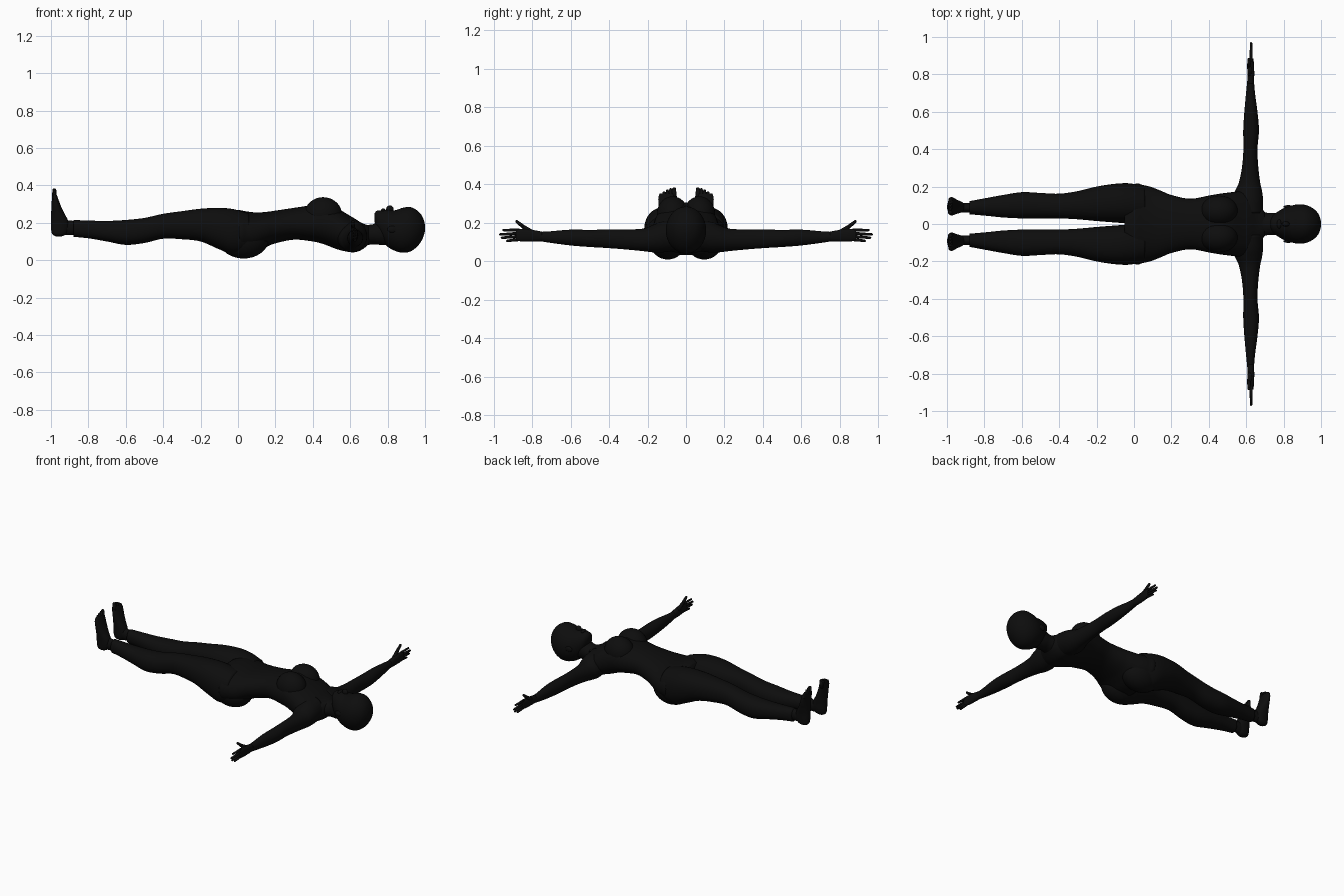
import bpy
import bmesh
import math
from mathutils import Vector, Matrix

cube = bpy.data.objects.get("Cube")
if cube:
    bpy.data.objects.remove(cube, do_unlink=True)

black = bpy.data.materials.new("matte black")
black.use_nodes = True
shade = (.004, .004, .004, 1)
black.diffuse_color = shade
bsdf = black.node_tree.nodes["Principled BSDF"]
bsdf.inputs["Base Color"].default_value = shade
bsdf.inputs["Roughness"].default_value = .9


def finish(name, bm, mirror):
    """Turn a bmesh into a smooth object, optionally mirrored across the body."""
    bmesh.ops.recalc_face_normals(bm, faces=bm.faces)
    for face in bm.faces:
        face.smooth = True
    mesh = bpy.data.meshes.new(name)
    bm.to_mesh(mesh)
    bm.free()
    mesh.materials.append(black)
    obj = bpy.data.objects.new(name, mesh)
    bpy.context.collection.objects.link(obj)
    if mirror:
        mod = obj.modifiers.new("Mirror", 'MIRROR')
        mod.use_axis = (False, True, False)
        mod.use_clip = False
        mod.use_mirror_merge = False
    return obj


def spline(sections, steps):
    """Catmull-Rom interpolation of the section rows."""
    rows = [Vector(s) for s in sections]
    out = []
    for i in range(len(rows) - 1):
        a, b, c = rows[max(i - 1, 0)], rows[i], rows[i + 1]
        d = rows[min(i + 2, len(rows) - 1)]
        for k in range(steps):
            t = k / steps
            out.append(b + (c - a) * (t / 2)
                       + (a * 2 - b * 5 + c * 4 - d) * (t * t / 2)
                       + (b * 3 - a - c * 3 + d) * (t ** 3 / 2))
    return out + [rows[-1]]


def loft(name, axis, sections, mirror=False, power=2.2, sides=32, steps=5):
    """Skin oval rings along an axis; rows are position, low/high, low/high."""
    bm = bmesh.new()
    rings = []
    for t, ulow, uhigh, vlow, vhigh in spline(sections, steps):
        ring = []
        for k in range(sides):
            ang = math.tau * k / sides
            c, s = math.cos(ang), math.sin(ang)
            u = (ulow + uhigh + (uhigh - ulow) * math.copysign(abs(c) ** (2 / power), c)) / 2
            v = (vlow + vhigh + (vhigh - vlow) * math.copysign(abs(s) ** (2 / power), s)) / 2
            point = [u, v]
            point.insert(axis, t)
            ring.append(bm.verts.new(point))
        rings.append(ring)
    for low, high in zip(rings, rings[1:]):
        for k in range(sides):
            n = (k + 1) % sides
            bm.faces.new((low[k], low[n], high[n], high[k]))
    bm.faces.new(rings[0])
    bm.faces.new(rings[-1])
    return finish(name, bm, mirror)


def ball(name, center, radii, mirror=False):
    bm = bmesh.new()
    bmesh.ops.create_uvsphere(
        bm, u_segments=28, v_segments=18, radius=1,
        matrix=Matrix.Translation(center) @ Matrix.Diagonal((*radii, 1)))
    return finish(name, bm, mirror)


def digit(name, start, end, radius):
    """A tapered, round-tipped finger or toe, mirrored to the other side."""
    start, end = Vector(start), Vector(end)
    span = end - start
    turn = span.to_track_quat('Z', 'Y').to_matrix().to_4x4()
    bm = bmesh.new()
    bmesh.ops.create_cone(
        bm, segments=12, radius1=radius, radius2=radius * .75, depth=span.length,
        cap_ends=True, matrix=Matrix.Translation((start + end) / 2) @ turn)
    bmesh.ops.create_uvsphere(bm, u_segments=12, v_segments=8, radius=radius * .75,
                              matrix=Matrix.Translation(end))
    return finish(name, bm, True)


# Torso from crotch to collar: x, side low/high, back/front
torso = [
    (-.05, .10, .13, .26), (0, .21, .04, .268), (.05, .208, .035, .26),
    (.1, .195, .045, .255), (.15, .175, .07, .258), (.2, .155, .09, .265),
    (.3, .135, .11, .28), (.4, .152, .1, .295), (.46, .162, .085, .305),
    (.52, .17, .062, .285), (.57, .175, .048, .255), (.62, .165, .042, .225),
    (.66, .125, .055, .2), (.7, .06, .085, .185)]
loft("torso", 0, [(x, -w, w, back, front) for x, w, back, front in torso])
ball("chest", (.455, .07, .245), (.1, .082, .092), True)
ball("buttocks", (.03, .095, .115), (.135, .1, .106), True)

# Legs and hems
loft("legs", 0, [
    (-.88, .052, .122, .125, .215), (-.8, .045, .137, .117, .212),
    (-.7, .035, .155, .1, .21), (-.6, .03, .17, .082, .215),
    (-.5, .03, .166, .092, .226), (-.4, .03, .162, .115, .248),
    (-.3, .025, .176, .112, .262), (-.2, .016, .2, .1, .275),
    (-.1, .008, .215, .058, .28), (-.02, .003, .217, .03, .272),
    (.06, .01, .2, .05, .25)], True)
loft("ankles", 0, [
    (-.96, .065, .115, .135, .22), (-.92, .062, .113, .135, .215),
    (-.86, .062, .113, .135, .208)], True, 2)

# Upright feet with the toes pointing up
loft("feet", 2, [
    (.128, -.975, -.94, .08, .105), (.14, -.993, -.918, .066, .118),
    (.17, -1, -.902, .058, .123), (.21, -1, -.908, .055, .127),
    (.25, -.999, -.928, .051, .134), (.29, -.997, -.947, .046, .142),
    (.33, -.995, -.962, .046, .144), (.352, -.992, -.97, .054, .136)], True)
for i in range(5):
    y = .062 + .0175 * i
    digit("toes", (-.981, y, .325), (-.982, y, .374 - .002 * i * i),
          .014 if i == 0 else .0105)

# Arms: y, x low/high, z low/high
loft("arms", 1, [
    (.06, .54, .69, .055, .215), (.13, .53, .69, .045, .205),
    (.18, .542, .684, .047, .185), (.22, .56, .675, .052, .17),
    (.3, .577, .665, .06, .165), (.4, .585, .66, .068, .165),
    (.5, .584, .668, .074, .163), (.6, .59, .66, .082, .164),
    (.7, .599, .647, .095, .156), (.77, .606, .641, .106, .152)], True, 2)
loft("palms", 1, [
    (.75, .605, .642, .104, .154), (.8, .607, .643, .102, .163),
    (.85, .611, .642, .103, .168), (.885, .615, .638, .106, .167)], True)
tips = [(.935, .106), (.963, .122), (.972, .139), (.955, .162)]
for i, (reach, height) in enumerate(tips):
    digit("fingers", (.626, .865, .113 + .016 * i), (.626, reach - .006, height), .0085)
digit("thumbs", (.622, .79, .143), (.615, .845, .178), .014)
digit("thumb_tips", (.615, .843, .177), (.615, .88, .206), .0105)

# Neck and head
loft("neck", 0, [
    (.64, -.1, .1, .062, .2), (.68, -.07, .07, .077, .19),
    (.72, -.059, .059, .085, .192), (.76, -.06, .06, .082, .21),
    (.82, -.06, .06, .08, .22)], False, 2)
head = [
    (.73, .022, .205, .25), (.742, .045, .16, .264), (.765, .064, .11, .267),
    (.8, .084, .072, .27), (.84, .098, .05, .267), (.88, .105, .04, .28),
    (.92, .101, .046, .284), (.955, .085, .07, .268), (.982, .06, .105, .24),
    (.996, .03, .14, .205), (1, .006, .165, .18)]
loft("head", 0, [(x, -w, w, back, face) for x, w, back, face in head], False, 2)
ball("nose", (.812, 0, .272), (.02, .014, .021))
ball("lips", (.776, 0, .266), (.012, .024, .011))
ball("ears", (.825, .092, .165), (.026, .009, .018), True)
